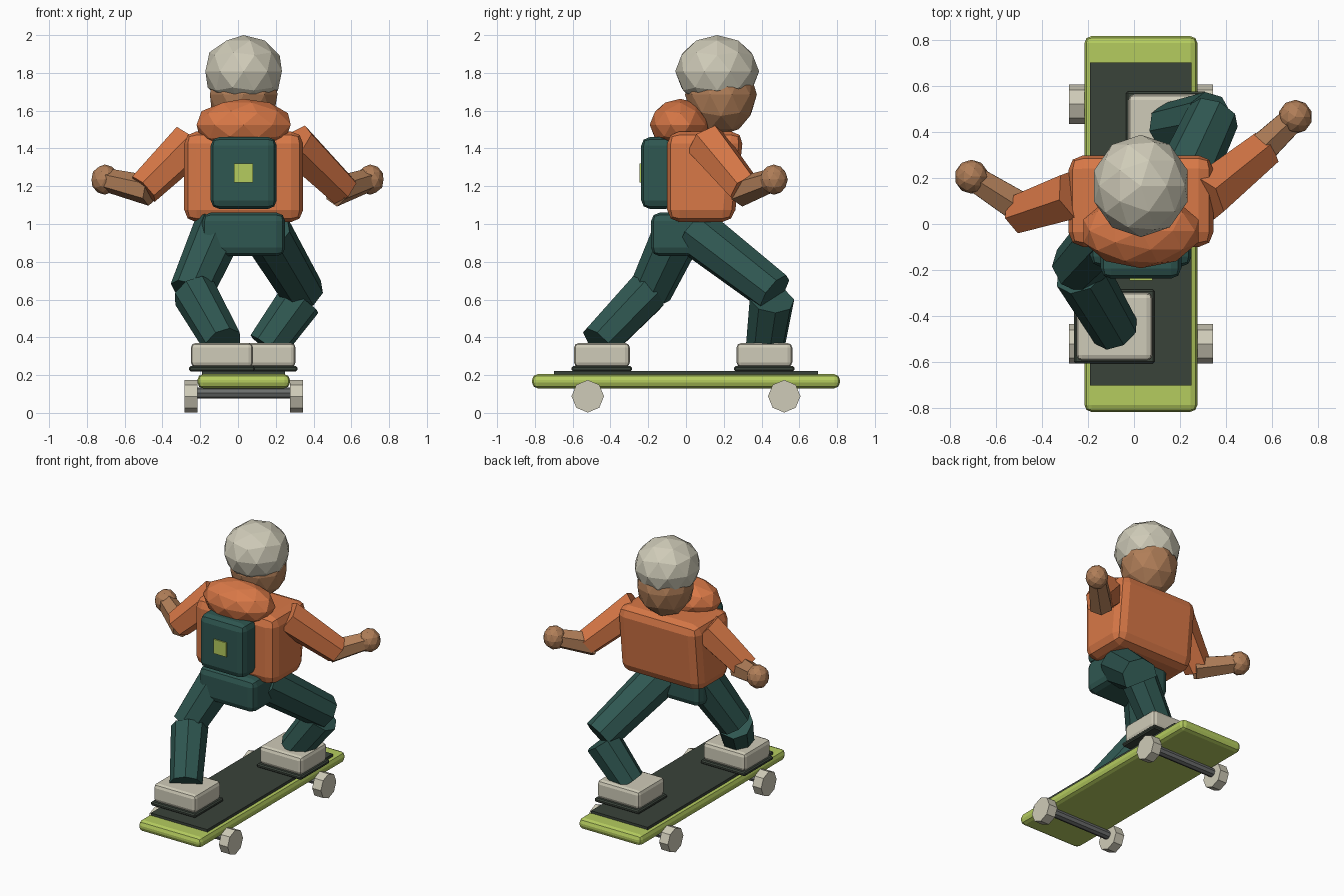
import bpy, bmesh, math
from mathutils import Vector, Matrix

if "Cube" in bpy.data.objects:
    bpy.data.objects.remove(bpy.data.objects["Cube"])

CX = 0.03  # the body and board share this centre line


def material(name, hex_code):
    def lin(c):
        return c / 12.92 if c <= 0.04045 else ((c + 0.055) / 1.055) ** 2.4
    m = bpy.data.materials.new(name)
    m.diffuse_color = [lin(int(hex_code[i:i + 2], 16) / 255) for i in (0, 2, 4)] + [1]
    m.use_nodes = True
    m.node_tree.nodes["Principled BSDF"].inputs["Base Color"].default_value = m.diffuse_color
    return m


TEAL = material("teal cloth", "2F5751")
ORANGE = material("orange cloth", "D87847")
LIME = material("lime", "B5CC5F")
CREAM = material("cream", "CFCBB8")
SKIN = material("skin", "B07E58")
GRIP = material("dark grip", "3A433A")
METAL = material("grey metal", "6B6E6D")


def finish(name, bm, mat):
    bmesh.ops.recalc_face_normals(bm, faces=bm.faces[:])
    me = bpy.data.meshes.new(name)
    bm.to_mesh(me)
    bm.free()
    me.materials.append(mat)
    ob = bpy.data.objects.new(name, me)
    bpy.context.collection.objects.link(ob)
    return ob


def box(name, mat, x, y, z, bevel=0.0, segments=2, shape=None):
    """Bevelled box from (min, max) ranges; shape may move corners first."""
    bm = bmesh.new()
    bmesh.ops.create_cube(bm, size=1)
    for v in bm.verts:
        v.co = Vector([r[0] if c < 0 else r[1] for c, r in zip(v.co, (x, y, z))])
        if shape:
            shape(v.co)
    if bevel:
        bmesh.ops.bevel(bm, geom=bm.edges[:], offset=bevel, segments=segments,
                        profile=0.5, affect='EDGES')
    return finish(name, bm, mat)


def limb(name, mat, p, q, r1, r2, sides):
    """Tapered prism running from p to q."""
    p, q = Vector(p), Vector(q)
    d = q - p
    bm = bmesh.new()
    bmesh.ops.create_cone(bm, cap_ends=True, segments=sides,
                          radius1=r1, radius2=r2, depth=d.length)
    rot = d.to_track_quat('Z', 'Y').to_matrix().to_4x4()
    bmesh.ops.transform(bm, verts=bm.verts[:],
                        matrix=Matrix.Translation((p + q) / 2) @ rot)
    return finish(name, bm, mat)


def ball(name, mat, centre, radii, level=2):
    bm = bmesh.new()
    bmesh.ops.create_icosphere(bm, subdivisions=level, radius=1)
    for v in bm.verts:
        v.co = Vector([c + a * r for c, a, r in zip(centre, v.co, radii)])
    return finish(name, bm, mat)


def across(half):
    return (CX - half, CX + half)


# Board
box("deck", LIME, across(0.245), (-0.815, 0.815), (0.13, 0.205), 0.03)
box("grip_sheet", GRIP, across(0.22), (-0.70, 0.70), (0.20, 0.222))
for end, y in (("front", -0.52), ("back", 0.52)):
    limb(end + "_axle", METAL, (CX - 0.26, y, 0.105), (CX + 0.26, y, 0.105), 0.03, 0.03, 8)
    for side, s in (("left", -1), ("right", 1)):
        limb(f"{end}_{side}_wheel", CREAM, (CX + s * 0.245, y, 0.088),
             (CX + s * 0.313, y, 0.088), 0.086, 0.086, 8)

# Shoes with soles
for side, cx, cy in (("left", -0.085, -0.445), ("right", 0.14, 0.415)):
    box(side + "_sole", GRIP, (cx - 0.175, cx + 0.175), (cy - 0.16, cy + 0.16),
        (0.22, 0.247), 0.008, 1)
    box(side + "_shoe", CREAM, (cx - 0.165, cx + 0.165), (cy - 0.148, cy + 0.148),
        (0.243, 0.37), 0.025)

# Legs: hip, knee, ankle
legs = {
    "left": ((-0.10, -0.03, 0.98), (-0.25, -0.19, 0.64), (-0.23, -0.21, 0.635), (-0.08, -0.465, 0.37)),
    "right": ((0.15, 0.05, 0.96), (0.345, 0.47, 0.635), (0.33, 0.455, 0.60), (0.15, 0.42, 0.35)),
}
for side, (hip, knee, knee2, ankle) in legs.items():
    limb(side + "_thigh", TEAL, hip, knee, 0.135, 0.115, 8)
    limb(side + "_shin", TEAL, knee2, ankle, 0.12, 0.105, 8)

# Hips, torso and hood
box("hips", TEAL, across(0.22), (-0.185, 0.12), (0.83, 1.06), 0.045)


def tuck_hem(co):
    if co.z < 1.2 and co.y > 0:
        co.y -= 0.05


box("torso", ORANGE, across(0.315), (-0.10, 0.305), (1.01, 1.49), 0.065, 2, tuck_hem)
ball("hood", ORANGE, (CX, -0.03, 1.525), (0.262, 0.162, 0.138))

# Backpack with patch
box("backpack", TEAL, across(0.175), (-0.237, -0.06), (1.08, 1.46), 0.045)
box("backpack_patch", LIME, across(0.05), (-0.246, -0.237), (1.22, 1.32))

# Arms: shoulder, elbow, hand
arms = {
    "left": ((-0.25, 0.13, 1.43), (-0.50, 0.045, 1.185), (-0.46, 0.05, 1.175), (-0.705, 0.205, 1.235)),
    "right": ((0.30, 0.11, 1.43), (0.555, 0.315, 1.18), (0.51, 0.285, 1.17), (0.70, 0.465, 1.235)),
}
for side, (shoulder, elbow, elbow2, hand) in arms.items():
    limb(side + "_sleeve", ORANGE, shoulder, elbow, 0.115, 0.092, 6)
    limb(side + "_forearm", SKIN, elbow2, hand, 0.08, 0.062, 6)
    ball(side + "_hand", SKIN, hand, (0.074, 0.074, 0.08))

# Head and cap
ball("head", SKIN, (CX, 0.185, 1.685), (0.188, 0.19, 0.215))
ball("cap", CREAM, (CX, 0.165, 1.808), (0.213, 0.222, 0.192))
